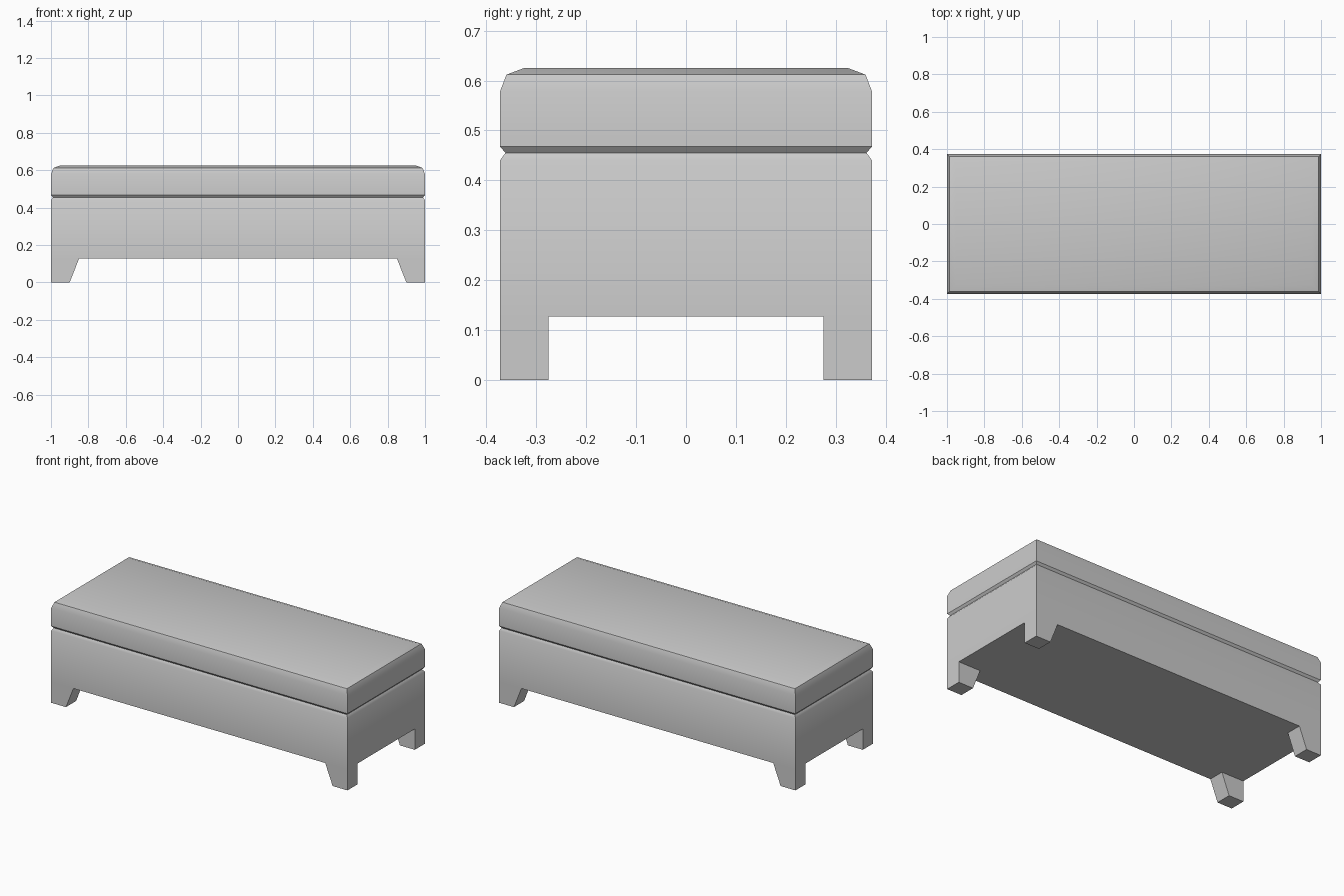
import bpy, bmesh

if "Cube" in bpy.data.objects:
    bpy.data.objects.remove(bpy.data.objects["Cube"])

HX, HY = 1.0, 0.373   # half length and half depth


def loft(name, rings, cap_top=True):
    """Skin a stack of rectangles (x0, x1, y0, y1, z), lowest first."""
    bm = bmesh.new()
    loops = [[bm.verts.new(p) for p in ((x0, y0, z), (x1, y0, z), (x1, y1, z), (x0, y1, z))]
             for x0, x1, y0, y1, z in rings]
    for low, high in zip(loops, loops[1:]):
        for i in range(4):
            j = (i + 1) % 4
            bm.faces.new((low[i], low[j], high[j], high[i]))
    bm.faces.new(loops[0][::-1])
    if cap_top:
        bm.faces.new(loops[-1])
    bmesh.ops.recalc_face_normals(bm, faces=bm.faces)
    mesh = bpy.data.meshes.new(name)
    bm.to_mesh(mesh)
    bm.free()
    ob = bpy.data.objects.new(name, mesh)
    bpy.context.collection.objects.link(ob)
    return ob


def inset_rings(profile):
    """Turn (inset, z) pairs into centred rectangles."""
    return [(-HX + d, HX - d, -HY + d, HY - d, z) for d, z in profile]


def smooth(ob):
    bpy.ops.object.select_all(action='DESELECT')
    ob.select_set(True)
    bpy.context.view_layer.objects.active = ob
    bpy.ops.object.shade_smooth_by_angle(angle=0.7)


# Box body, chamfered in towards the groove
body = loft("body", inset_rings([(0, 0.127), (0, 0.44), (0.011, 0.455)]))

# Cushioned lid with softened top edge
cushion = loft("cushion", inset_rings(
    [(0.011, 0.455), (0, 0.468), (0, 0.578), (0.013, 0.612), (0.048, 0.625)]))

smooth(body)
smooth(cushion)

# Four legs, flaring along the length and open where they meet the body
legs = loft("legs", [(0.90, HX, -HY, -0.276, 0), (0.85, HX, -HY, -0.276, 0.127)], cap_top=False)
mirror = legs.modifiers.new("four_corners", 'MIRROR')
mirror.use_axis = (True, True, False)
mirror.use_mirror_merge = False
